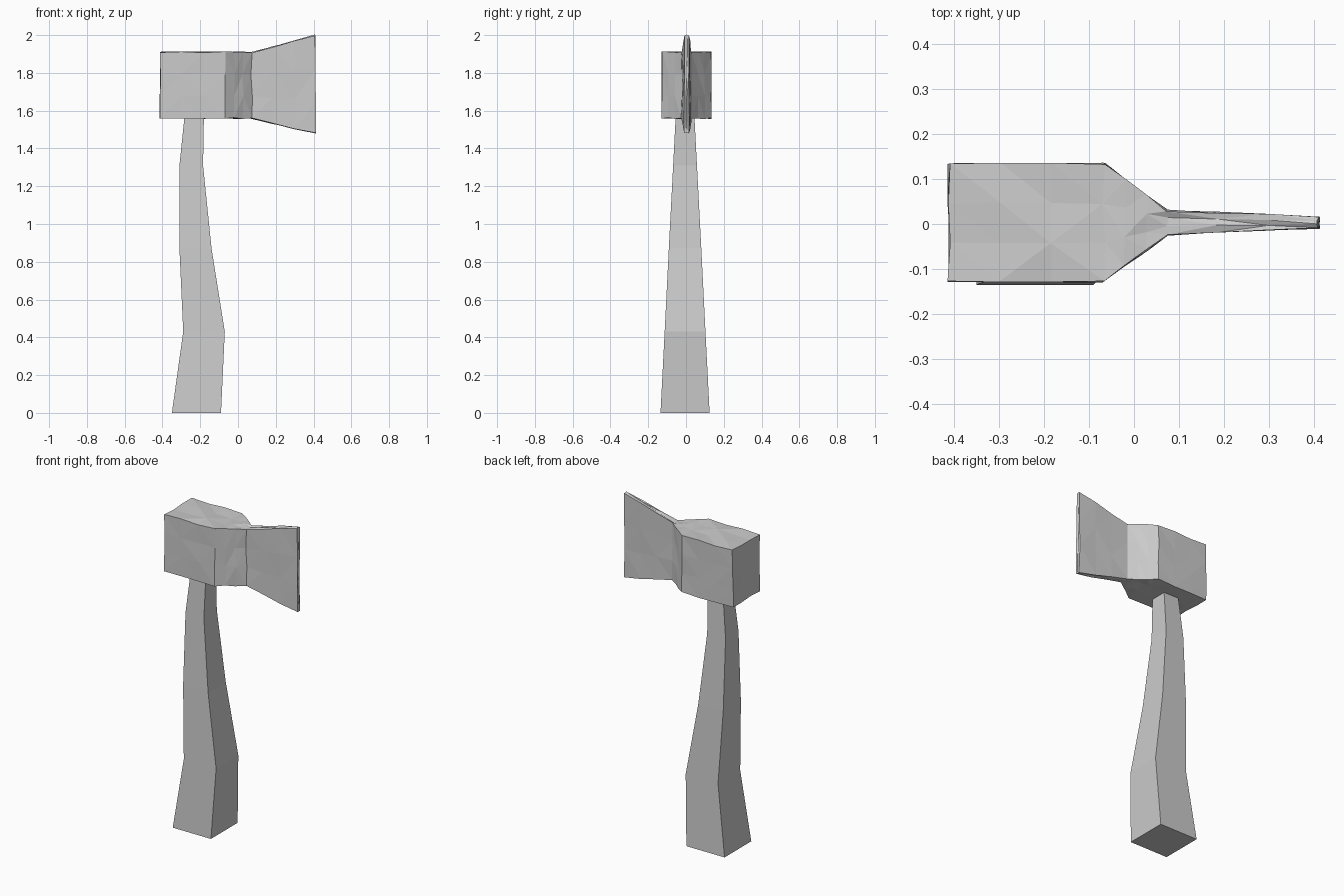
import bpy, bmesh, random
from mathutils import Vector

if "Cube" in bpy.data.objects:
    bpy.data.objects.remove(bpy.data.objects["Cube"])

random.seed(4)


def loft(name, rings, hammered=0.0):
    """Skin a list of four-cornered rings, optionally with a hammered surface."""
    bm = bmesh.new()
    loops = [[bm.verts.new(p) for p in ring] for ring in rings]
    for a, b in zip(loops, loops[1:]):
        for i in range(4):
            j = (i + 1) % 4
            bm.faces.new((a[i], a[j], b[j], b[i]))
    bm.faces.new(loops[0][::-1])
    bm.faces.new(loops[-1])
    if hammered:
        corners = set(bm.verts)
        bmesh.ops.subdivide_edges(bm, edges=bm.edges[:], cuts=2, use_grid_fill=True)
        for v in bm.verts:
            if v not in corners:
                v.co += Vector((random.uniform(-1, 1), random.uniform(-0.6, 0.6),
                                random.uniform(-1, 1))) * hammered
        bmesh.ops.triangulate(bm, faces=bm.faces[:])
    bmesh.ops.recalc_face_normals(bm, faces=bm.faces[:])
    mesh = bpy.data.meshes.new(name)
    bm.to_mesh(mesh)
    bm.free()
    obj = bpy.data.objects.new(name, mesh)
    bpy.context.collection.objects.link(obj)
    return obj


# Curved, tapering handle: z, left x, right x, half depth
handle = [(0, -0.35, -0.09, 0.130), (0.43, -0.29, -0.07, 0.108),
          (0.87, -0.31, -0.14, 0.086), (1.31, -0.31, -0.185, 0.063),
          (1.60, -0.28, -0.18, 0.048)]
loft("handle", [[(l, -h - 0.005, z), (r, -h - 0.005, z),
                 (r, h - 0.005, z), (l, h - 0.005, z)]
                for z, l, r, h in handle])

# Axe head, block through neck to flared blade: x, half depth, bottom z, top z
head = [(-0.412, 0.130, 1.56, 1.91), (-0.067, 0.131, 1.56, 1.91),
        (0.072, 0.027, 1.56, 1.908), (0.41, 0.013, 1.48, 2.0)]
loft("axe_head", [[(x, -h + 0.003, b), (x, h + 0.003, b),
                   (x, h + 0.003, t), (x, -h + 0.003, t)]
                  for x, h, b, t in head], hammered=0.004)
